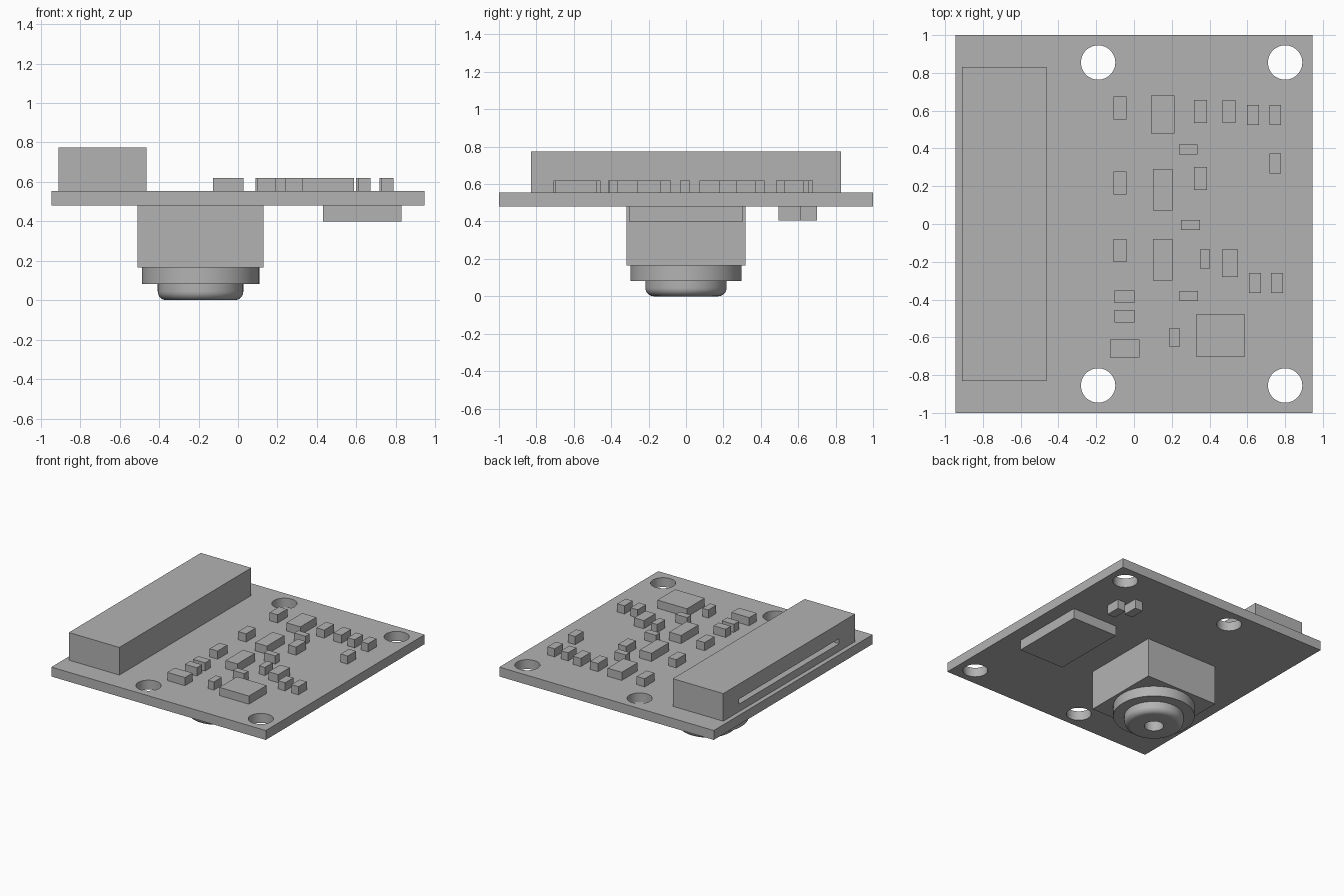
import bpy
import bmesh
import math
from mathutils import Vector

cube = bpy.data.objects.get("Cube")
if cube:
    bpy.data.objects.remove(cube, do_unlink=True)

grey = bpy.data.materials.new("plain grey")
grey.use_nodes = True
colour = (0.45, 0.45, 0.45, 1)
grey.diffuse_color = colour
grey.node_tree.nodes["Principled BSDF"].inputs["Base Color"].default_value = colour

BOARD_LOW, BOARD_TOP = 0.48, 0.555
PART_TOP = 0.62
LENS_X = -0.19


def finish(name, bm):
    """Turn a bmesh into a named, coloured object."""
    bmesh.ops.recalc_face_normals(bm, faces=bm.faces)
    mesh = bpy.data.meshes.new(name)
    bm.to_mesh(mesh)
    bm.free()
    mesh.materials.append(grey)
    obj = bpy.data.objects.new(name, mesh)
    bpy.context.collection.objects.link(obj)
    return obj


def box(name, x, y, width, depth, low, high):
    bm = bmesh.new()
    bmesh.ops.create_cube(bm, size=1)
    bmesh.ops.scale(bm, vec=(width, depth, high - low), verts=bm.verts)
    bmesh.ops.translate(bm, vec=(x, y, (low + high) / 2), verts=bm.verts)
    return finish(name, bm)


def cylinder(name, x, y, radius, low, high):
    bm = bmesh.new()
    bmesh.ops.create_cone(bm, cap_ends=True, segments=48, radius1=radius,
                          radius2=radius, depth=high - low)
    bmesh.ops.translate(bm, vec=(x, y, (low + high) / 2), verts=bm.verts)
    return finish(name, bm)


def select(obj):
    bpy.ops.object.select_all(action="DESELECT")
    obj.select_set(True)
    bpy.context.view_layer.objects.active = obj


def cut(obj, cutter):
    """Subtract the cutter and discard it."""
    cutter.hide_render = True
    select(obj)
    mod = obj.modifiers.new("cut", "BOOLEAN")
    mod.operation = "DIFFERENCE"
    mod.solver = "EXACT"
    mod.object = cutter
    bpy.ops.object.modifier_apply(modifier=mod.name)
    bpy.data.objects.remove(cutter, do_unlink=True)


def smooth(obj):
    select(obj)
    bpy.ops.object.shade_smooth_by_angle(angle=math.radians(30))


# Circuit board with four mounting holes
board = box("circuit_board", 0, 0, 1.89, 2, BOARD_LOW, BOARD_TOP)
for x in (LENS_X, 0.8):
    for y in (-0.855, 0.855):
        cut(board, cylinder("hole_cutter", x, y, 0.091, 0.4, 0.7))
smooth(board)

# Long connector with a slot in its outer side
connector = box("connector", -0.687, 0, 0.445, 1.66, BOARD_TOP, 0.775)
cut(connector, box("slot_cutter", -0.86, 0, 0.3, 1.26, 0.615, 0.655))

# Lens housing under the board
box("lens_housing", LENS_X, 0, 0.64, 0.635, 0.165, BOARD_LOW)

# Lens barrel: stepped profile with a rounded rim and a central aperture
outer, rim = 0.217, 0.045
profile = [(0, 0.08), (0.07, 0.08), (0.07, 0)]
for i in range(9):
    a = math.pi / 2 * i / 8
    profile.append((outer - rim + rim * math.sin(a), rim - rim * math.cos(a)))
profile += [(outer, 0.083), (0.298, 0.083), (0.298, 0.165), (0, 0.165)]
bm = bmesh.new()
verts = [bm.verts.new((r, 0, z)) for r, z in profile]
edges = [bm.edges.new(pair) for pair in zip(verts, verts[1:])]
bmesh.ops.spin(bm, geom=verts + edges, cent=(0, 0, 0), axis=(0, 0, 1),
               angle=math.tau, steps=64)
bmesh.ops.remove_doubles(bm, verts=bm.verts, dist=0.0005)
bmesh.ops.translate(bm, vec=Vector((LENS_X, 0, 0)), verts=bm.verts)
smooth(finish("lens_barrel", bm))

# Small components on top, grouped by footprint (width, depth) and centres
components = {
    "capacitor": (0.07, 0.122, [(-0.074, 0.615), (-0.074, 0.218), (-0.074, -0.14),
                                (0.352, 0.595), (0.503, 0.595), (0.352, 0.24)]),
    "resistor": (0.063, 0.105, [(0.63, 0.577), (0.748, 0.577), (0.748, 0.32),
                                (0.64, -0.313), (0.757, -0.313)]),
    "narrow_resistor": (0.053, 0.1, [(0.375, -0.185), (0.215, -0.6)]),
    "cross_resistor": (0.1, 0.052, [(0.287, 0.395), (0.3, -0.005), (0.29, -0.382)]),
    "cross_capacitor": (0.106, 0.066, [(-0.05, -0.385), (-0.05, -0.489)]),
    "regulator": (0.104, 0.22, [(0.152, 0.182), (0.152, -0.19)]),
    "large_regulator": (0.124, 0.2, [(0.152, 0.58)]),
    "diode": (0.085, 0.145, [(0.508, -0.207)]),
    "inductor": (0.156, 0.095, [(-0.05, -0.66)]),
    "oscillator": (0.26, 0.223, [(0.457, -0.59)]),
}
for kind, (width, depth, centres) in components.items():
    for i, (x, y) in enumerate(centres, 1):
        box(f"{kind}_{i}", x, y, width, depth, BOARD_TOP, PART_TOP)

# Chip and two small components under the board
box("underside_chip", 0.63, 0, 0.4, 0.61, 0.4, BOARD_LOW)
for i, (x, y) in enumerate([(0.635, 0.555), (0.54, 0.64)], 1):
    box(f"underside_capacitor_{i}", x, y, 0.07, 0.12, 0.405, BOARD_LOW)
